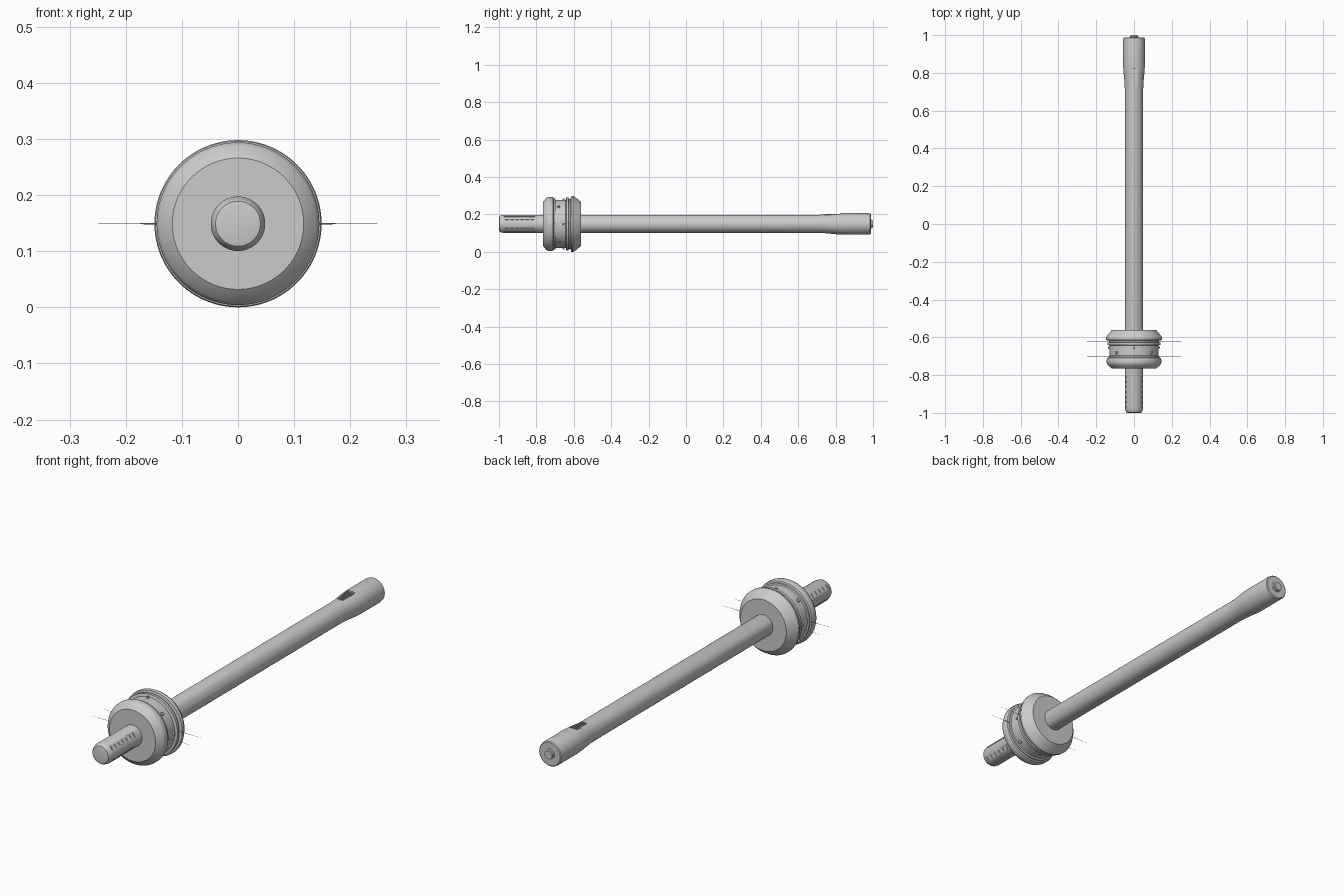
import bpy, bmesh
from math import pi, sin, cos, radians
from mathutils import Vector, Matrix

if "Cube" in bpy.data.objects:
    bpy.data.objects.remove(bpy.data.objects["Cube"])

ZC = 0.149  # height of the long axis


def finish(name, bm, smooth=True):
    bmesh.ops.recalc_face_normals(bm, faces=bm.faces)
    me = bpy.data.meshes.new(name)
    bm.to_mesh(me)
    bm.free()
    ob = bpy.data.objects.new(name, me)
    bpy.context.collection.objects.link(ob)
    if smooth:
        bpy.ops.object.select_all(action='DESELECT')
        ob.select_set(True)
        bpy.context.view_layer.objects.active = ob
        bpy.ops.object.shade_smooth_by_angle(angle=radians(28))
    return ob


def lathe(name, profile, n=64):
    """Closed solid turned about the long axis from (y, radius) points."""
    bm = bmesh.new()
    rings = [[bm.verts.new((r * sin(2*pi*i/n), y, ZC + r * cos(2*pi*i/n)))
              for i in range(n)] for y, r in profile]
    for a, b in zip(rings, rings[1:]):
        for i in range(n):
            bm.faces.new((a[i], a[(i+1) % n], b[(i+1) % n], b[i]))
    bm.faces.new(rings[0])
    bm.faces.new(rings[-1])
    return finish(name, bm)


def radial(angle, y, r):
    """Frame on the axis surface: local z outward, local y along the shaft."""
    return (Matrix.Translation((0, y, ZC)) @ Matrix.Rotation(angle, 4, 'Y')
            @ Matrix.Translation((0, 0, r)))


def add_box(bm, mat, size):
    bmesh.ops.create_cube(bm, size=1, matrix=mat @ Matrix.Diagonal((*size, 1)))


# handle: slightly domed tip, straight shaft, flared butt
handle = lathe("handle", [
    (-1.0, 0.030), (-0.998, 0.040), (-0.992, 0.0445), (-0.98, 0.047),
    (-0.975, 0.0485), (0.70, 0.0485), (0.74, 0.0495), (0.78, 0.053),
    (0.81, 0.056), (0.84, 0.0575), (0.975, 0.0575), (0.985, 0.056),
    (0.988, 0.052)])

# recessed slots in the tip and the pocket on the flare
bm = bmesh.new()
slots = [radians(a) for a in (50, -50, 130, -130)]
for a in slots:
    add_box(bm, radial(a, -0.89, 0.0505), (0.022, 0.165, 0.014))
add_box(bm, radial(0, 0.78, 0.058), (0.038, 0.085, 0.020))
cutter = finish("slot_cutter", bm, False)
cutter.hide_render = True
cutter.hide_set(True)
cut = handle.modifiers.new("slots", 'BOOLEAN')
cut.object = cutter
cut.operation = 'DIFFERENCE'
cut.solver = 'EXACT'

# small blocks in the slots
bm = bmesh.new()
for a in slots:
    for i in range(6):
        add_box(bm, radial(a, -0.957 + i*0.027, 0.0440), (0.017, 0.019, 0.005))
finish("slot_blocks", bm, False)

# bars in the pocket
bm = bmesh.new()
for x in (-0.011, 0, 0.011):
    add_box(bm, radial(0, 0.78, 0.049) @ Matrix.Translation((x, 0, 0)),
            (0.005, 0.08, 0.006))
finish("pocket_bars", bm, False)

# button on the butt end
lathe("end_button", [(0.980, 0.024), (0.991, 0.024), (0.993, 0.019),
                     (1.0, 0.019)], 32)

# drum-shaped head with grooves and flanges
lathe("head", [
    (-0.765, 0.117), (-0.747, 0.139), (-0.740, 0.143), (-0.732, 0.145),
    (-0.718, 0.145), (-0.710, 0.142), (-0.707, 0.136), (-0.699, 0.136),
    (-0.697, 0.129), (-0.643, 0.129), (-0.640, 0.141), (-0.628, 0.141),
    (-0.626, 0.133), (-0.617, 0.133), (-0.615, 0.147), (-0.611, 0.149),
    (-0.603, 0.149), (-0.598, 0.146), (-0.588, 0.140), (-0.561, 0.117)], 96)

# rivets around the groove
bm = bmesh.new()
for i in range(8):
    y, rad = (-0.682, 0.009) if i % 2 else (-0.654, 0.006)
    bmesh.ops.create_cone(bm, cap_ends=True, segments=16, radius1=rad,
                          radius2=rad*0.75, depth=0.012,
                          matrix=radial(i*pi/4, y, 0.131))
finish("groove_rivets", bm)

# long fine needles at both sides
bm = bmesh.new()
for side in (1, -1):
    for y in (-0.621, -0.703):
        for r0, r1, x0, x1 in ((0.0018, 0.0007, 0.13, 0.18),
                               (0.0007, 0.0003, 0.18, 0.249)):
            bmesh.ops.create_cone(bm, cap_ends=True, segments=8, radius1=r0,
                                  radius2=r1, depth=x1 - x0,
                                  matrix=radial(side*pi/2, y, (x0 + x1)/2))
finish("side_needles", bm)
